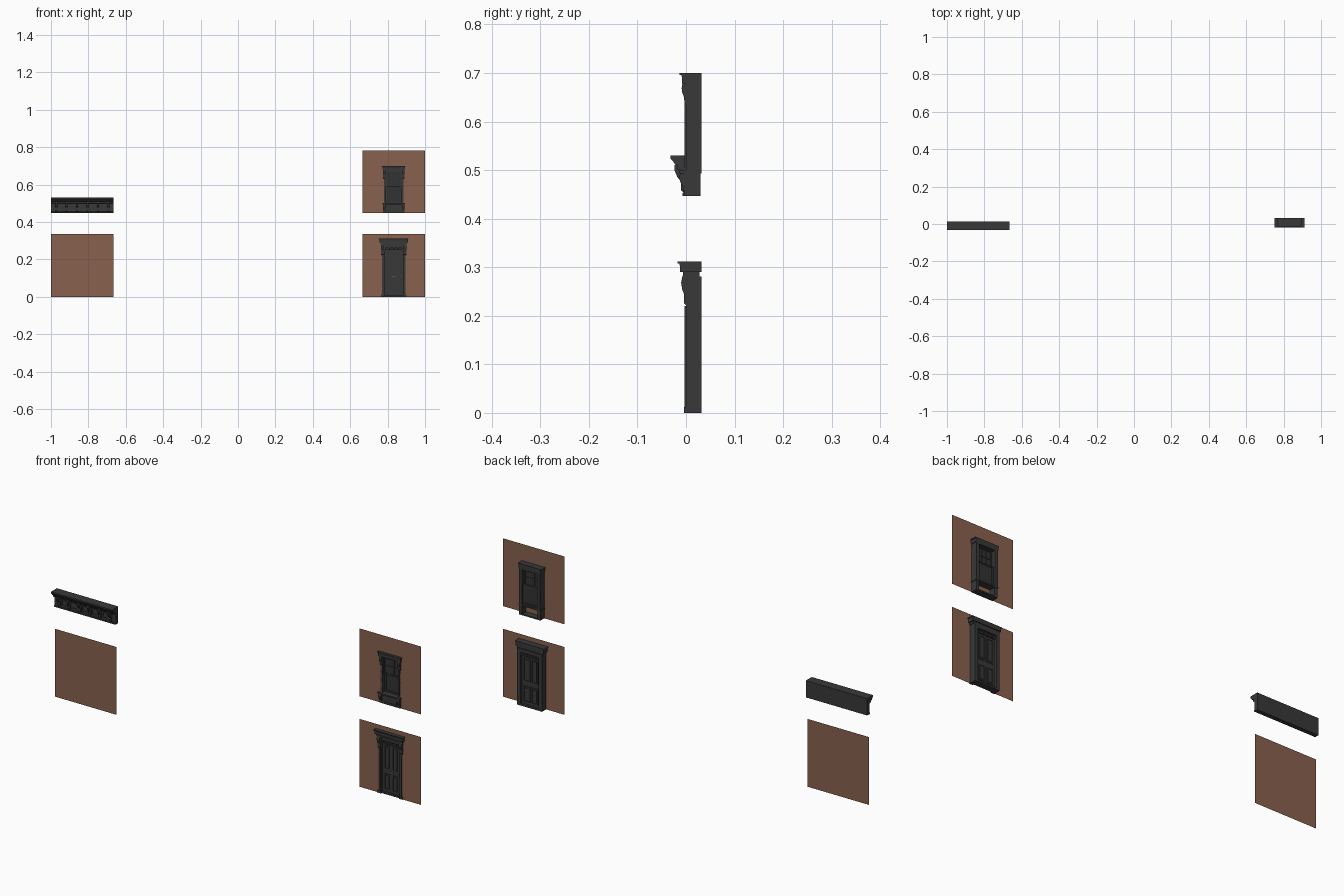
import bpy
import bmesh
from mathutils import Vector

if "Cube" in bpy.data.objects:
    bpy.data.objects.remove(bpy.data.objects["Cube"])


def material(name, r, g, b):
    m = bpy.data.materials.new(name)
    m.use_nodes = True
    m.diffuse_color = (r, g, b, 1)
    m.node_tree.nodes["Principled BSDF"].inputs["Base Color"].default_value = (r, g, b, 1)
    return m


BRICK = material("brick brown", 0.25, 0.12, 0.077)
TRIM = material("charcoal trim", 0.04, 0.04, 0.04)
GLASS = material("dark glass", 0.032, 0.032, 0.033)
METAL = material("dull metal", 0.16, 0.14, 0.11)


class Part:
    """Collects boxes, sheets and extruded profiles into one object."""

    def __init__(self, name, mat):
        self.name, self.mat, self.bm = name, mat, bmesh.new()

    def box(self, x0, x1, y0, y1, z0, z1):
        vs = bmesh.ops.create_cube(self.bm, size=1)["verts"]
        for v in vs:
            v.co = Vector((x1 if v.co.x > 0 else x0,
                           y1 if v.co.y > 0 else y0,
                           z1 if v.co.z > 0 else z0))

    def sheet(self, x0, x1, z0, z1, y=0):
        pts = ((x0, z0), (x1, z0), (x1, z1), (x0, z1))
        self.bm.faces.new([self.bm.verts.new((x, y, z)) for x, z in pts])

    def extrude(self, x0, x1, profile):
        a = [self.bm.verts.new((x0, y, z)) for y, z in profile]
        b = [self.bm.verts.new((x1, y, z)) for y, z in profile]
        self.bm.faces.new(a)
        self.bm.faces.new(b[::-1])
        for i in range(len(a)):
            j = (i + 1) % len(a)
            self.bm.faces.new((a[j], a[i], b[i], b[j]))

    def frame(self, x0, x1, y0, y1, z0, z1, t):
        self.box(x0, x0 + t, y0, y1, z0, z1)
        self.box(x1 - t, x1, y0, y1, z0, z1)
        self.box(x0 + t, x1 - t, y0, y1, z0, z0 + t)
        self.box(x0 + t, x1 - t, y0, y1, z1 - t, z1)

    def done(self, solid=True):
        if solid:
            bmesh.ops.recalc_face_normals(self.bm, faces=self.bm.faces)
        me = bpy.data.meshes.new(self.name)
        self.bm.to_mesh(me)
        self.bm.free()
        me.materials.append(self.mat)
        ob = bpy.data.objects.new(self.name, me)
        bpy.context.collection.objects.link(ob)
        return ob


L, R, SIZE = -1.0, 0.665, 0.335   # left edges of the two columns, panel size
C = R + SIZE / 2                  # centre of the door and window
UP = 0.447                        # base of the upper storey
BACK = 0.032


def wall(name, x, z, hole=None):
    p = Part(name, BRICK)
    if hole is None:
        p.sheet(x, x + SIZE, z, z + SIZE)
    else:
        half, h0, h1 = hole
        p.sheet(x, C - half, z, z + SIZE)
        p.sheet(C + half, x + SIZE, z, z + SIZE)
        p.sheet(C - half, C + half, h1, z + SIZE)
        if h0 > z:
            p.sheet(C - half, C + half, z, h0)
    p.done(False)


# Wall panels
wall("plain_wall", L, 0)
wall("door_wall", R, 0, (0.055, 0, 0.28))
wall("window_wall", R, UP, (0.046, 0.497, 0.68))

# Roof cornice
p = Part("cornice_body", TRIM)
p.extrude(L, L + SIZE, [(0.014, UP), (0.014, 0.53), (-0.032, 0.53), (-0.032, 0.523),
                        (-0.027, 0.519), (-0.022, 0.511), (-0.012, 0.509), (-0.012, 0.5),
                        (-0.003, 0.498), (-0.003, 0.455), (-0.007, 0.453), (-0.007, UP)])
p.done()
p = Part("cornice_dentils", TRIM)
n = 36
for i in range(n):
    x = L + SIZE * (i + 0.25) / n
    p.box(x, x + SIZE / n / 2, -0.017, -0.011, 0.501, 0.51)
p.done()
p = Part("cornice_brackets", TRIM)
q = Part("cornice_panels", TRIM)
n = 6
for i in range(n):
    x = L + SIZE * (i + 0.5) / n
    p.extrude(x - 0.006, x + 0.006, [(-0.003, 0.51), (-0.024, 0.51), (-0.024, 0.5),
                                     (-0.018, 0.486), (-0.011, 0.477), (-0.01, 0.458),
                                     (-0.003, 0.453)])
    if i < n - 1:
        x += SIZE / n / 2
        q.frame(x - 0.017, x + 0.017, -0.006, -0.002, 0.463, 0.492, 0.004)
p.done()
q.done()

# Door surround: jambs, threshold and lintel
p = Part("door_frame", TRIM)
for s in (-1, 1):
    a, b = sorted((C + s * 0.05, C + s * 0.068))
    p.box(a, b, 0, BACK, 0, 0.281)
    p.box(a + 0.005, b - 0.005, -0.003, 0, 0.012, 0.22)
    p.box(a - 0.001, b + 0.001, -0.004, 0, 0, 0.012)
p.box(C - 0.05, C + 0.05, 0.002, BACK, 0, 0.008)
p.box(C - 0.05, C + 0.05, 0.002, BACK, 0.262, 0.281)
p.done()
p = Part("door_brackets", TRIM)
for s in (-1, 1):
    x = C + s * 0.06
    p.extrude(x - 0.008, x + 0.008, [(0, 0.283), (-0.007, 0.283), (-0.01, 0.268),
                                     (-0.008, 0.255), (-0.004, 0.244), (-0.004, 0.226),
                                     (0, 0.222)])
p.done()
p = Part("door_head", TRIM)
p.box(C - 0.071, C + 0.071, -0.006, 0.028, 0.28, 0.291)
p.extrude(C - 0.077, C + 0.077, [(BACK, 0.29), (BACK, 0.309), (-0.014, 0.309),
                                 (-0.012, 0.3), (-0.012, 0.29)])
p.box(C - 0.08, C + 0.08, -0.018, BACK, 0.308, 0.312)
p.done()

# Door leaf with four raised panels on both faces, and a transom
p = Part("door_leaf", TRIM)
p.box(C - 0.05, C + 0.05, 0.012, 0.02, 0.008, 0.248)
for y0, y1 in ((0.009, 0.012), (0.02, 0.023)):
    for s in (-1, 1):
        x = C + s * 0.022
        for z0, z1 in ((0.02, 0.098), (0.122, 0.238)):
            p.frame(x - 0.018, x + 0.018, y0, y1, z0, z1, 0.004)
            p.box(x - 0.009, x + 0.009, y0, y1, z0 + 0.009, z1 - 0.009)
p.done()
p = Part("transom", TRIM)
p.box(C - 0.05, C + 0.05, 0.006, 0.026, 0.246, 0.252)
for i in range(5):
    x = C + (i - 2) * 0.0235
    p.box(x - 0.003, x + 0.003, 0.006, 0.026, 0.252, 0.262)
p.done()
p = Part("transom_glass", GLASS)
p.box(C - 0.05, C + 0.05, 0.015, 0.017, 0.25, 0.264)
p.done()
p = Part("letter_plate", METAL)
p.box(C - 0.012, C + 0.012, 0.008, 0.0125, 0.109, 0.112)
p.box(C + 0.036, C + 0.04, 0.006, 0.0125, 0.108, 0.113)
p.done()

# Window surround
p = Part("window_frame", TRIM)
for s in (-1, 1):
    a, b = sorted((C + s * 0.042, C + s * 0.058))
    p.box(a, b, 0, BACK, 0.493, 0.68)
    p.box(a, b, -0.003, 0.03, UP, 0.494)
    p.box(a + 0.005, b - 0.005, -0.003, 0, 0.505, 0.635)
p.box(C - 0.042, C + 0.042, 0, BACK, 0.672, 0.68)
p.box(C - 0.042, C + 0.042, 0, 0.03, UP, 0.453)
p.done()
p = Part("window_head", TRIM)
p.extrude(C - 0.061, C + 0.061, [(BACK, 0.678), (BACK, 0.697), (-0.01, 0.697),
                                 (-0.008, 0.69), (-0.008, 0.678)])
p.box(C - 0.064, C + 0.064, -0.013, BACK, 0.696, 0.7)
p.done()
p = Part("window_brackets", TRIM)
for s in (-1, 1):
    x = C + s * 0.05
    p.extrude(x - 0.007, x + 0.007, [(0, 0.68), (-0.007, 0.68), (-0.009, 0.669),
                                     (-0.008, 0.66), (-0.004, 0.65), (-0.003, 0.636),
                                     (0, 0.633)])
    p.extrude(x - 0.007, x + 0.007, [(0, 0.494), (-0.012, 0.494), (-0.014, 0.484),
                                     (-0.011, 0.474), (-0.006, 0.464), (-0.004, 0.456),
                                     (0, 0.454)])
p.done()
p = Part("window_sill", TRIM)
p.box(C - 0.061, C + 0.061, -0.013, BACK, 0.493, 0.5)
p.done()
p = Part("window_apron", TRIM)
p.box(C - 0.043, C + 0.043, -0.003, -0.001, UP, 0.494)
p.frame(C - 0.038, C + 0.038, -0.005, -0.003, 0.454, 0.489, 0.004)
p.done()

# Sashes: a divided upper one and a plain lower one behind it
p = Part("upper_sash", TRIM)
p.frame(C - 0.042, C + 0.042, 0.007, 0.015, 0.59, 0.673, 0.006)
for s in (-1, 1):
    p.box(C + s * 0.013 - 0.0015, C + s * 0.013 + 0.0015, 0.008, 0.014, 0.595, 0.668)
p.box(C - 0.037, C + 0.037, 0.008, 0.014, 0.631, 0.634)
p.done()
p = Part("lower_sash", TRIM)
p.frame(C - 0.042, C + 0.042, 0.015, 0.023, 0.5, 0.597, 0.007)
p.done()
p = Part("window_panes", GLASS)
p.box(C - 0.038, C + 0.038, 0.0105, 0.0115, 0.594, 0.669)
p.box(C - 0.038, C + 0.038, 0.0185, 0.0195, 0.504, 0.592)
p.done()
